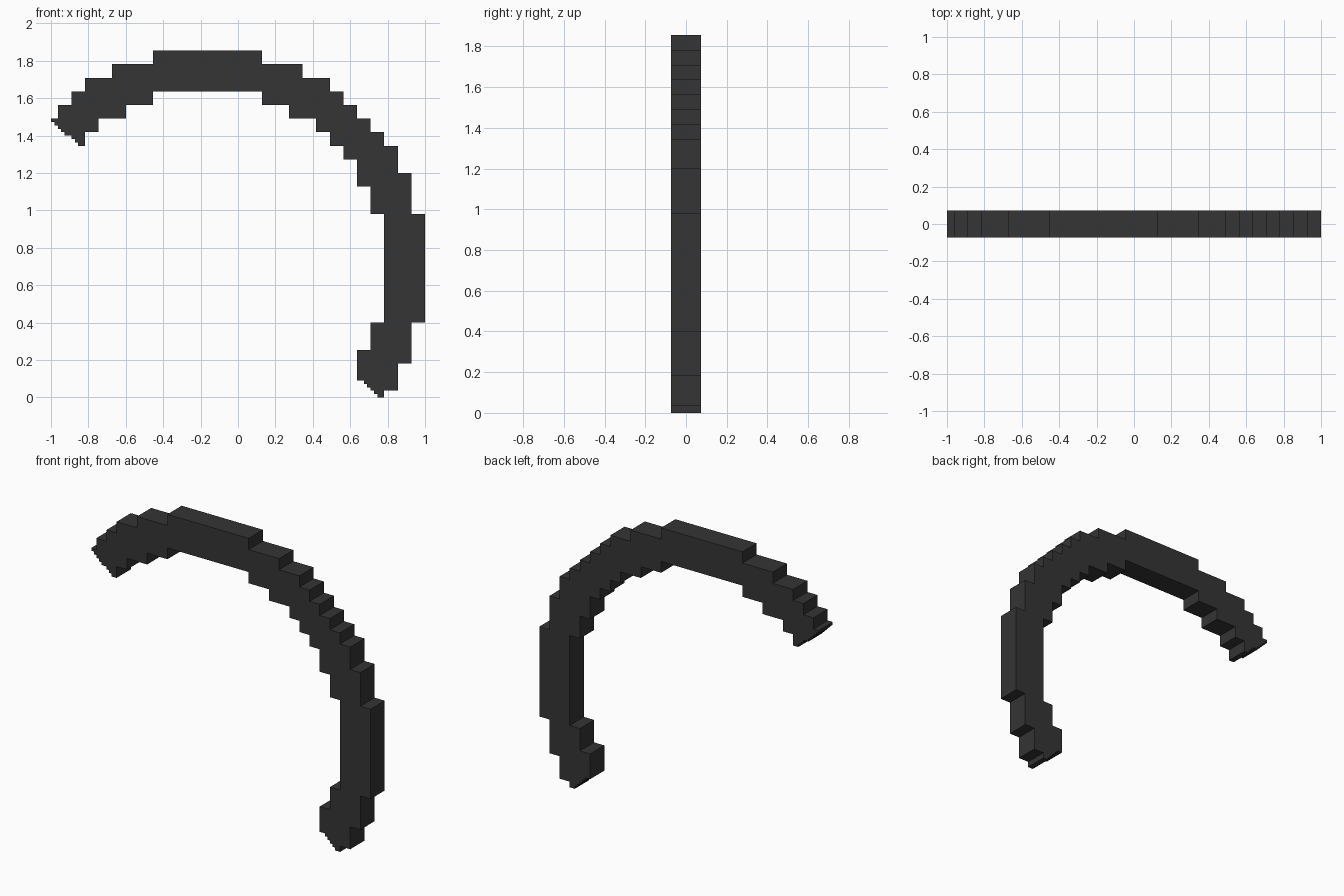
import bpy, bmesh

if "Cube" in bpy.data.objects:
    bpy.data.objects.remove(bpy.data.objects["Cube"])

U = 2 / 27.5                      # size of one grid step
CX, CZ = 1 - 16 * U, 9.5 * U      # centre of the arc
Q = (-.25, .25)                   # small step of the ragged ends

# Stair-step walk around the arc: each pair is (move in x, then move in z)
outer = [(.5, 1), (1, 1), (1, 1), (2, 1), (3, 1), (8, -1), (3, -1), (2, -1)] \
    + [(1, -1)] * 4 + [(1, -2), (1, -3), (1, -8), (-1, -3), (-1, -2), (-1, -.5)]
lower_end = [(-.5, .25)] + [Q] * 4 + [(-.5, 2.25)]
inner = [(1, 2), (1, 8), (-1, 2), (-1, 2)] + [(-1, 1)] * 3 \
    + [(-2, 1), (-2, 1), (-8, -1), (-2, -1), (-2, -1), (-1, -1)]
upper_end = [(-.5, .25), Q, Q, (-.5, .25)] + [Q] * 4

# Profile in the front plane
bm = bmesh.new()
x, z = -11.5, 11
verts = []
for dx, dz in outer + lower_end + inner + upper_end:
    x += dx
    verts.append(bm.verts.new((CX + x * U, -U, CZ + z * U)))
    z += dz
    verts.append(bm.verts.new((CX + x * U, -U, CZ + z * U)))
face = bm.faces.new(verts)

# Thickness
res = bmesh.ops.extrude_face_region(bm, geom=[face], use_keep_orig=True)
moved = [g for g in res["geom"] if isinstance(g, bmesh.types.BMVert)]
bmesh.ops.translate(bm, verts=moved, vec=(0, 2 * U, 0))
bmesh.ops.recalc_face_normals(bm, faces=bm.faces)

mesh = bpy.data.meshes.new("stepped_arc")
bm.to_mesh(mesh)
bm.free()

mat = bpy.data.materials.new("charcoal")
mat.diffuse_color = (0.035, 0.035, 0.035, 1)
mat.use_nodes = True
mat.node_tree.nodes["Principled BSDF"].inputs["Base Color"].default_value = mat.diffuse_color
mesh.materials.append(mat)
bpy.context.collection.objects.link(bpy.data.objects.new("stepped_arc", mesh))
